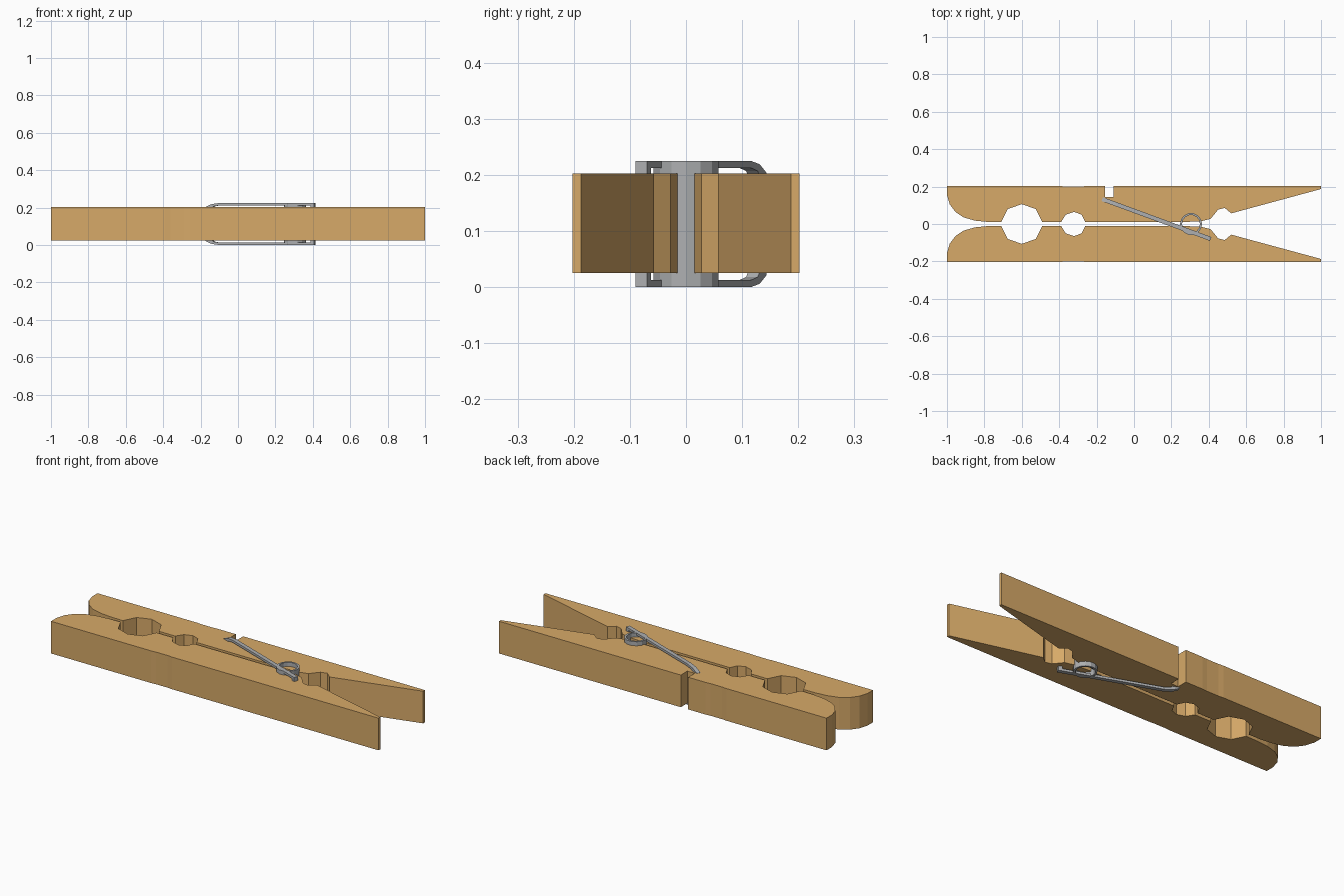
import bpy, bmesh
from math import atan2, hypot, cos, sin, tau
from mathutils import Matrix, Vector

if "Cube" in bpy.data.objects:
    bpy.data.objects.remove(bpy.data.objects["Cube"])

wood = bpy.data.materials.new("wood")
wood.diffuse_color = (0.68, 0.40, 0.14, 1)
wood.use_nodes = True
wood.node_tree.nodes["Principled BSDF"].inputs["Base Color"].default_value = wood.diffuse_color
steel = bpy.data.materials.new("steel")
steel.diffuse_color = (0.42, 0.43, 0.44, 1)
steel.use_nodes = True
steel.node_tree.nodes["Principled BSDF"].inputs["Base Color"].default_value = steel.diffuse_color
HEIGHT = 0.225
Z0, Z1 = 0.025, 0.2025


def prism(name, points, base, depth, mat, matrix=Matrix()):
    """Extrude a closed 2D outline along local z."""
    bm = bmesh.new()
    face = bm.faces.new([bm.verts.new((x, y, base)) for x, y in points])
    ext = bmesh.ops.extrude_face_region(bm, geom=[face])
    verts = [v for v in ext["geom"] if isinstance(v, bmesh.types.BMVert)]
    bmesh.ops.translate(bm, verts=verts, vec=(0, 0, depth))
    bm.transform(matrix)
    bmesh.ops.recalc_face_normals(bm, faces=bm.faces)
    me = bpy.data.meshes.new(name)
    bm.to_mesh(me)
    bm.free()
    me.materials.append(mat)
    ob = bpy.data.objects.new(name, me)
    bpy.context.collection.objects.link(ob)
    return ob


# Wooden jaws: rounded nose, two gripping holes, finger recess, tapered handle
inner = [(-1, .2025), (-1, .155), (-.985, .105), (-.955, .065), (-.91, .035),
         (-.85, .018), (-.78, .011), (-.71, .01),
         (-.675, .08), (-.6, .106), (-.525, .08), (-.49, .01),
         (-.39, .01), (-.365, .05), (-.32, .065), (-.28, .05), (-.26, .01),
         (.26, .01), (.36, .015), (.41, .028), (.45, .077), (.485, .086),
         (.52, .057), (1, .187), (1, .2025)]
notch = [(-.11, .2025), (-.11, .145), (-.155, .145), (-.155, .2025)]
dip = [(-.26, .2025), (-.29, .2), (-.36, .2), (-.39, .2025)]
prism("back_jaw", inner + notch + dip, Z0, Z1 - Z0, wood)
prism("front_jaw", [(x, -y) for x, y in inner + dip], Z0, Z1 - Z0, wood)

# Spring coil: hollow tube between the jaws
cx, sides = 0.305, 14
bm = bmesh.new()
rings = [[bm.verts.new((cx + r * cos(tau * i / sides), r * sin(tau * i / sides), z))
          for i in range(sides)]
         for r, z in ((.059, 0), (.059, HEIGHT), (.048, HEIGHT), (.048, 0))]
for k in range(4):
    a, b = rings[k], rings[(k + 1) % 4]
    for i in range(sides):
        j = (i + 1) % sides
        bm.faces.new((a[i], a[j], b[j], b[i]))
bmesh.ops.recalc_face_normals(bm, faces=bm.faces)
me = bpy.data.meshes.new("spring_coil")
bm.to_mesh(me)
bm.free()
me.materials.append(steel)
bpy.context.collection.objects.link(bpy.data.objects.new("spring_coil", me))

# Spring arms: a C-shaped wire clamping both faces, joined by the rear bar
start, end = Vector((-.17, .133, 0)), Vector((.41, -.08, 0))
d = end - start
L = hypot(d.x, d.y)
half = [(.0, .185), (.0, .204), (.035, .219), (.08, HEIGHT), (L, HEIGHT)]
under = [(L - .02, .2125), (.08, .2125), (.045, .207), (.02, .185)]
flip = lambda pts: [(s, HEIGHT - z) for s, z in reversed(pts)]
outline = half + flip(half) + flip(under) + under
# local x -> along arm, local y -> world z, local z -> across arm
u = d.normalized()
basis = Matrix(((u.x, 0, u.y, start.x), (u.y, 0, -u.x, start.y),
                (0, 1, 0, 0), (0, 0, 0, 1)))
prism("spring_arms", outline, -.011, .022, steel, basis)
